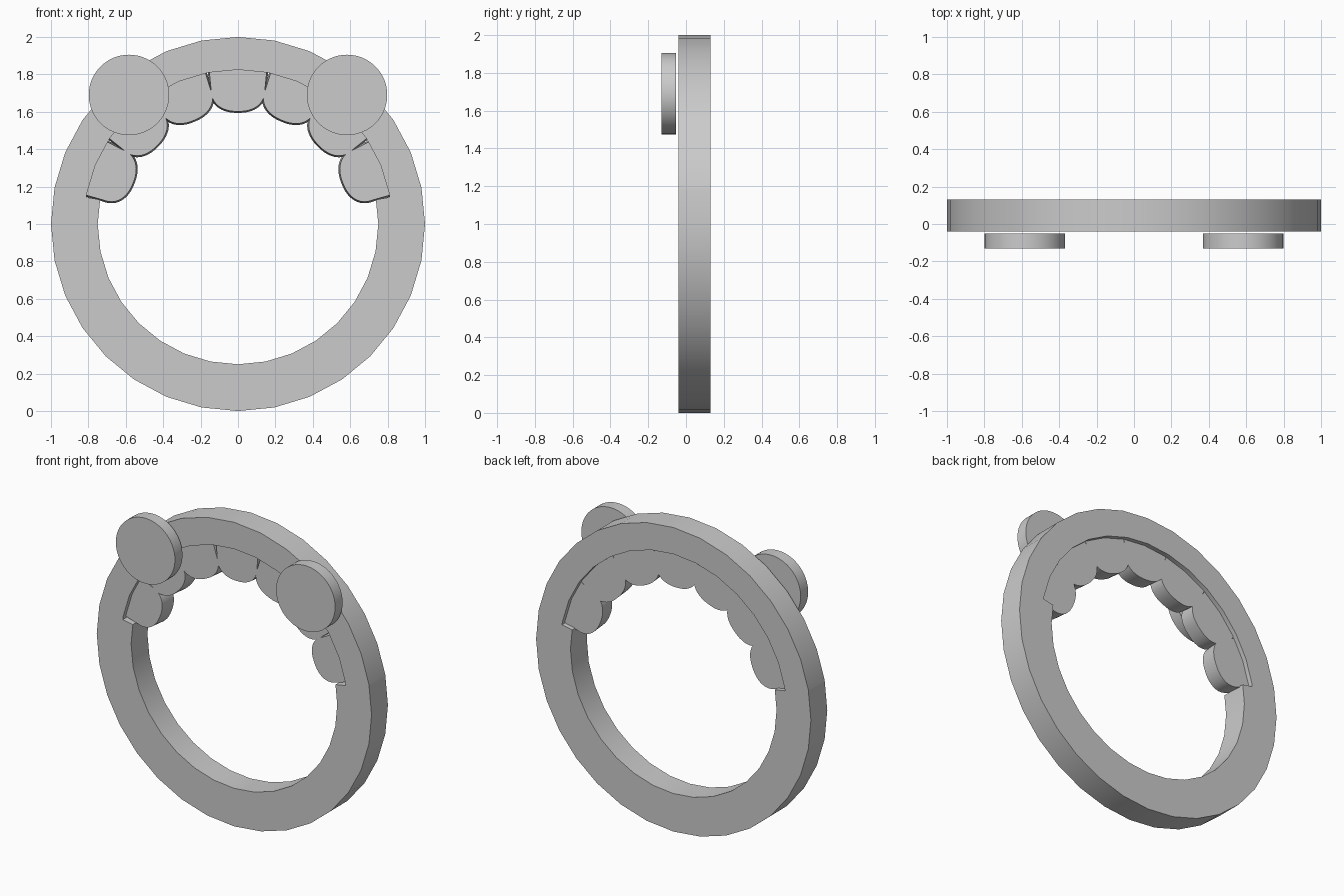
import bpy
import bmesh
from math import sin, cos, pi, radians
from mathutils import Vector

cube = bpy.data.objects.get("Cube")
if cube:
    bpy.data.objects.remove(cube, do_unlink=True)

CENTRE_Z = 1.0
SIDES = 32
STEP = 2 * pi / SIDES
OUTER, NOTCH, INNER = 1.0, 0.825, 0.75
RING_FRONT, RING_BACK = -0.04, 0.13
TOOTH_FRONT, TOOTH_BACK = -0.01, 0.10
NOTCH_START = radians(10)
TEETH = 7
PITCH = (pi - 2 * NOTCH_START) / TEETH


def finish(name, bm):
    """Turn a bmesh into a smooth-shaded object with sharp rims."""
    bmesh.ops.recalc_face_normals(bm, faces=bm.faces)
    mesh = bpy.data.meshes.new(name)
    bm.to_mesh(mesh)
    bm.free()
    obj = bpy.data.objects.new(name, mesh)
    bpy.context.collection.objects.link(obj)
    bpy.ops.object.select_all(action="DESELECT")
    obj.select_set(True)
    bpy.context.view_layer.objects.active = obj
    bpy.ops.object.shade_smooth_by_angle(angle=radians(30))
    return obj


def on_polygon(radius, angle):
    """Point at an angle on the faceted circle of the ring."""
    r = radius * cos(STEP / 2) / cos(angle % STEP - STEP / 2)
    return Vector((r * cos(angle), RING_FRONT, CENTRE_Z + r * sin(angle)))


def build_ring():
    """Flat band with a wider opening at the top, extruded to depth."""
    bm = bmesh.new()
    angles = sorted([i * STEP for i in range(SIDES)] + [NOTCH_START, pi - NOTCH_START])
    angles.append(2 * pi)
    for a, b in zip(angles, angles[1:]):
        bands = [(OUTER, NOTCH)]
        if not NOTCH_START < (a + b) / 2 < pi - NOTCH_START:
            bands.append((NOTCH, INNER))
        for big, small in bands:
            corners = [(big, a), (big, b), (small, b), (small, a)]
            bm.faces.new([bm.verts.new(on_polygon(r, t)) for r, t in corners])
    bmesh.ops.remove_doubles(bm, verts=bm.verts, dist=0.0001)
    grown = bmesh.ops.extrude_face_region(bm, geom=bm.faces[:], use_keep_orig=True)
    moved = [v for v in grown["geom"] if isinstance(v, bmesh.types.BMVert)]
    bmesh.ops.translate(bm, verts=moved, vec=(0, RING_BACK - RING_FRONT, 0))
    return finish("ring", bm)


def tooth_outline(grow):
    """Arc-topped outline with a rounded tip, as (sideways, radial) pairs."""
    top_half, half, shoulder, drop = 0.154 + grow, 0.144 + grow, 0.72, 0.118 + grow
    points = []
    for i in range(5):
        u = top_half * (i / 2 - 1)
        points.append((u, (0.835 ** 2 - u * u) ** 0.5))
    power = 2 / 2.3
    for i in range(25):
        t = pi * i / 24
        c, s = cos(t), max(sin(t), 0)
        side = half * abs(c) ** power * (1 if c > 0 else -1)
        points.append((side, shoulder - drop * s ** power))
    return points


def build_tooth(name, angle):
    bm = bmesh.new()
    loops = []
    for y, grow in ((TOOTH_FRONT, 0), (TOOTH_BACK, 0.008)):
        loops.append([
            bm.verts.new((v * sin(angle) + u * cos(angle), y,
                          CENTRE_Z + v * cos(angle) - u * sin(angle)))
            for u, v in tooth_outline(grow)])
        bm.faces.new(loops[-1])
    front, back = loops
    for i in range(len(front)):
        j = (i + 1) % len(front)
        bm.faces.new((front[i], front[j], back[j], back[i]))
    return finish(name, bm)


def build_disc(name, x):
    bpy.ops.mesh.primitive_cylinder_add(
        vertices=64, radius=0.215, depth=0.078,
        location=(x, -0.091, 1.69), rotation=(pi / 2, 0, 0))
    bpy.context.object.name = name
    bpy.ops.object.shade_smooth_by_angle(angle=radians(30))


# Ring body
build_ring()

# Row of teeth fanned along the opening
for n in range(TEETH):
    build_tooth(f"tooth_{n + 1}", (n - TEETH // 2) * PITCH)

# Pair of round discs on the front
for label, sign in (("left", 1), ("right", -1)):
    build_disc(f"{label}_disc", sign * 0.583)
